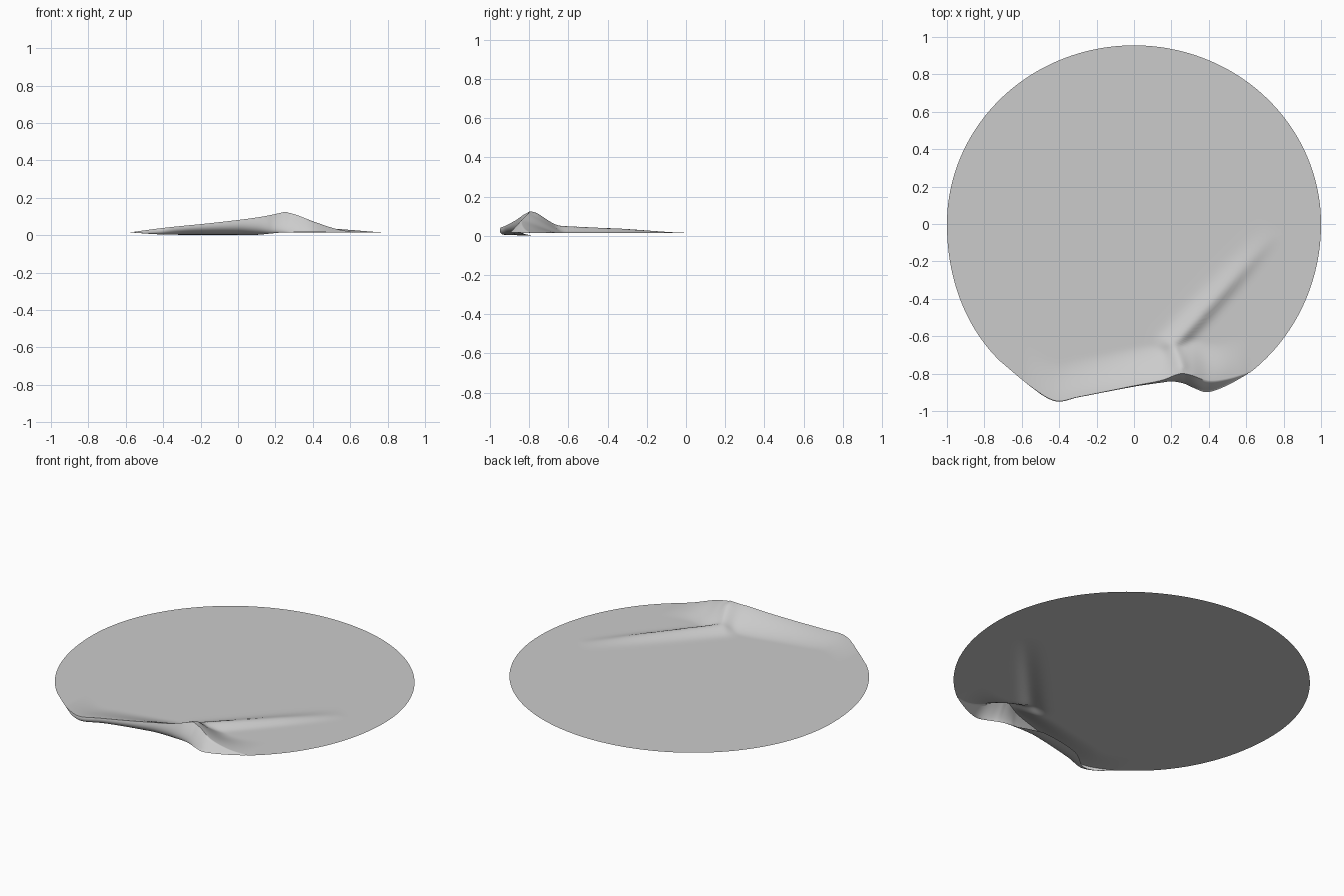
import bpy, bmesh, math

cube = bpy.data.objects.get("Cube")
if cube:
    bpy.data.objects.remove(cube)

BASE = 0.015  # height of the flat sheet


def smooth(t):
    t = max(0.0, min(1.0, t))
    return t * t * (3 - 2 * t)


def lerp_table(table, x):
    """Rounded interpolation through (x, value) pairs."""
    if x <= table[0][0]:
        return table[0][1]
    for i in range(len(table) - 1):
        (x0, v0), (x1, v1) = table[i], table[i + 1]
        if x <= x1:
            s0 = (v1 - table[i - 1][1]) / (x1 - table[i - 1][0]) if i else (v1 - v0) / (x1 - x0)
            j = min(i + 2, len(table) - 1)
            s1 = (table[j][1] - v0) / (table[j][0] - x0)
            t, w = (x - x0) / (x1 - x0), x1 - x0
            return (v0 + (v1 - v0) * smooth(t)
                    + w * t * (1 - t) * ((1 - t) * s0 - t * s1))
    return table[-1][1]


# Crumpled front edge: plan outline, lift, and reach of the tucked flap
outline = [(-0.72, -0.73), (-0.55, -0.87), (-0.42, -0.945), (-0.3, -0.925), (0, -0.865),
           (0.15, -0.835), (0.25, -0.8), (0.31, -0.81), (0.4, -0.84), (0.5, -0.83), (0.62, -0.795)]
lift = [(-0.58, 0), (-0.4, 0.024), (-0.1, 0.055), (0.1, 0.08), (0.25, 0.105),
        (0.3, 0.098), (0.4, 0.06), (0.52, 0.02), (0.62, 0)]
flap = [(-0.5, 0), (-0.4, 0.03), (-0.25, 0.1), (0, 0.1), (0.1, 0.06), (0.18, 0),
        (0.26, -0.05), (0.36, -0.065), (0.45, -0.045), (0.62, 0)]
flap_z = [(-0.58, BASE), (-0.4, 0.004), (0, 0.001), (0.1, 0.002), (0.25, BASE), (0.62, BASE)]

# Diagonal crease running from the hump across the sheet
crease = [((0.25, -0.76), 0.05), ((0.21, -0.65), 0.036), ((0.33, -0.52), 0.03),
          ((0.52, -0.31), 0.02), ((0.76, -0.04), 0.0)]


def crease_height(x, y):
    best = 0.0
    for ((ax, ay), ha), ((bx, by), hb) in zip(crease, crease[1:]):
        dx, dy = bx - ax, by - ay
        length = math.hypot(dx, dy)
        t = max(0.0, min(1.0, ((x - ax) * dx + (y - ay) * dy) / length ** 2))
        dist = math.hypot(x - ax - t * dx, y - ay - t * dy)
        side = dx * (y - ay) - dy * (x - ax)
        width = 0.06 if side > 0 else 0.04
        best = max(best, (ha + (hb - ha) * t) * math.exp(-(dist / width) ** 2))
    return best


def height(x, y):
    d = max(0.0, y - lerp_table(outline, x))
    front = lerp_table(lift, x) * (1 - smooth((d + 0.03) / 0.24)) * 1.04
    return BASE + math.hypot(front, crease_height(x, y))


# Rim of the sheet: front edge, then the round remainder
FRONT, ROUND = 130, 220
rim = []
for i in range(FRONT):
    x = -0.72 + 1.34 * i / FRONT
    rim.append((x, lerp_table(outline, x)))
start = math.atan2(-0.795, 0.62)
end = math.atan2(-0.73, -0.72) + 2 * math.pi
for i in range(ROUND):
    a = start + (end - start) * i / ROUND
    if a < 0:
        r = 1 + 0.008 * smooth(a / start)
    elif a > math.pi:
        r = 1 + 0.025 * smooth((a - math.pi) / (end - math.pi))
    else:
        r = 1.0
    ry = 0.955 if 0 < a < math.pi else 1.0
    rim.append((r * math.cos(a), r * ry * math.sin(a)))

# Sheet surface in rings, closely spaced toward the crumpled edge
bm = bmesh.new()
RINGS, ROLL = 56, 10
centre = bm.verts.new((0, 0, BASE))
rings = []
for k in range(1, RINGS + 1):
    t = 1 - (1 - k / RINGS) ** 1.25
    rings.append([bm.verts.new((x * t, y * t, height(x * t, y * t))) for x, y in rim])
n = len(rim)
for i in range(n):
    j = (i + 1) % n
    bm.faces.new((centre, rings[0][i], rings[0][j]))
    for inner, outer in zip(rings, rings[1:]):
        bm.faces.new((inner[i], outer[i], outer[j], inner[j]))

# Flap rolling down from the front edge and tucking underneath
previous = rings[-1][:FRONT]
first = [v.co.copy() for v in previous]
for k in range(1, ROLL + 1):
    s = k / ROLL
    row = []
    for p in first:
        reach, low = lerp_table(flap, p.x), lerp_table(flap_z, p.x)
        drop = p.z - low
        bulge = -0.18 * drop * math.sin(math.pi * s)
        ease = s ** 2 if reach > 0 else s
        z = p.z - drop * math.sin(s * math.pi / 2)
        row.append(bm.verts.new((p.x, p.y + reach * ease + bulge, z)))
    for i in range(FRONT - 1):
        bm.faces.new((previous[i], row[i], row[i + 1], previous[i + 1]))
    previous = row

bmesh.ops.remove_doubles(bm, verts=bm.verts, dist=0.0002)
mesh = bpy.data.meshes.new("round_cloth")
bm.to_mesh(mesh)
bm.free()
cloth = bpy.data.objects.new("round_cloth", mesh)
bpy.context.collection.objects.link(cloth)

# Plain grey cloth
grey = bpy.data.materials.new("light_grey")
grey.use_nodes = True
colour = (0.6, 0.6, 0.6, 1)
grey.diffuse_color = colour
grey.node_tree.nodes["Principled BSDF"].inputs["Base Color"].default_value = colour
mesh.materials.append(grey)

bpy.context.view_layer.objects.active = cloth
cloth.select_set(True)
bpy.ops.object.shade_smooth_by_angle(angle=math.radians(60))
